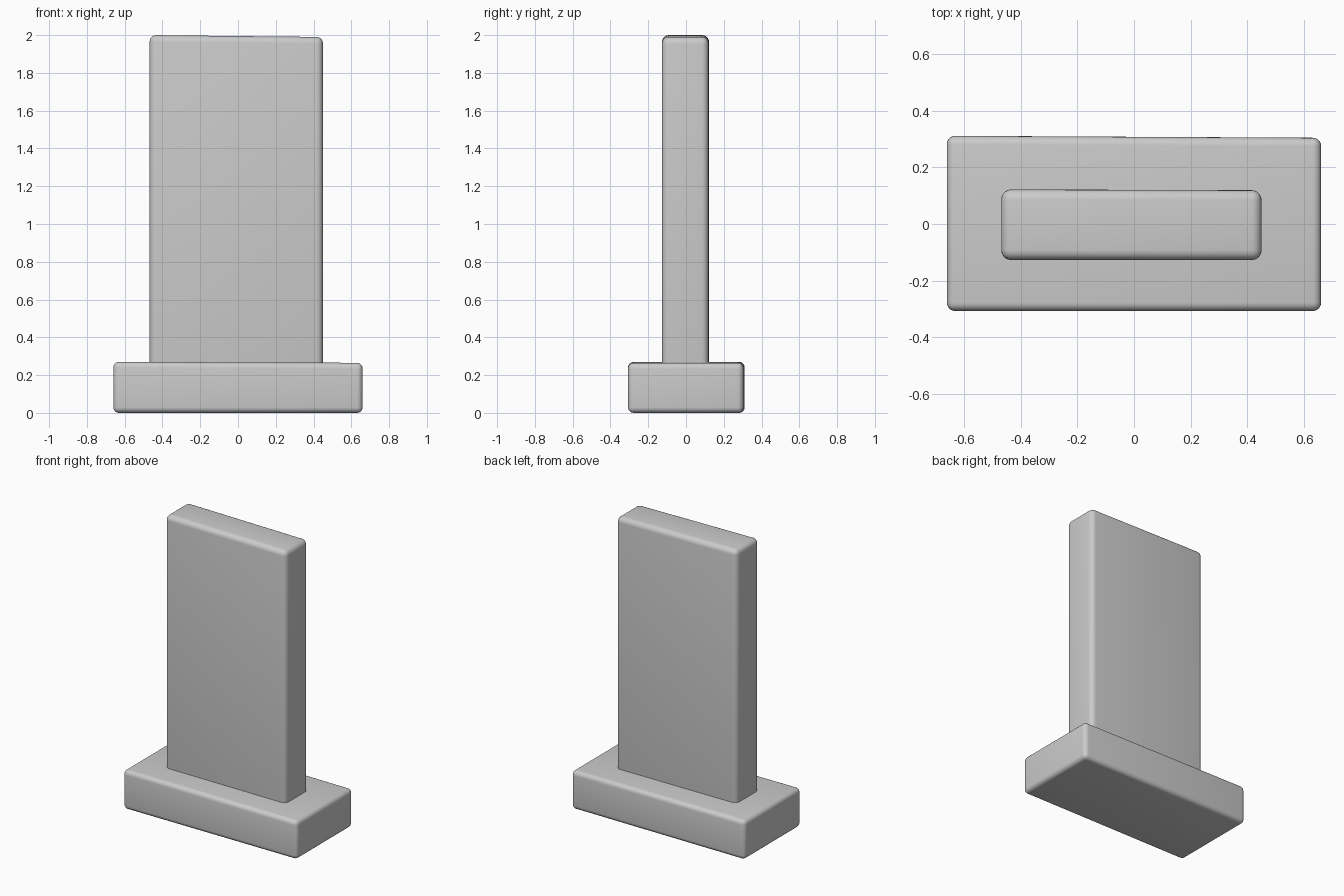
import bpy
import bmesh
import math

cube = bpy.data.objects.get("Cube")
if cube:
    bpy.data.objects.remove(cube, do_unlink=True)

# One plain grey for the whole model
grey = bpy.data.materials.new("stone_grey")
grey.use_nodes = True
colour = (0.6, 0.6, 0.6, 1)
grey.diffuse_color = colour
grey.node_tree.nodes["Principled BSDF"].inputs["Base Color"].default_value = colour


def rounded_block(name, low, high, radius, drop, skew):
    """Box with rounded edges, top dipping and back narrowing towards +x."""
    bm = bmesh.new()
    bmesh.ops.create_cube(bm, size=1)
    for v in bm.verts:
        right, back, top = (c > 0 for c in v.co)
        v.co = [high[i] if v.co[i] > 0 else low[i] for i in range(3)]
        if right and top:
            v.co.z -= drop
        if right and back:
            v.co.y -= skew
    mesh = bpy.data.meshes.new(name)
    bm.to_mesh(mesh)
    bm.free()
    mesh.materials.append(grey)
    obj = bpy.data.objects.new(name, mesh)
    bpy.context.collection.objects.link(obj)
    bevel = obj.modifiers.new("rounded_edges", "BEVEL")
    bevel.width = radius
    bevel.segments = 5
    bpy.ops.object.select_all(action="DESELECT")
    obj.select_set(True)
    bpy.context.view_layer.objects.active = obj
    bpy.ops.object.modifier_apply(modifier=bevel.name)
    bpy.ops.object.shade_smooth_by_angle(angle=math.radians(30))
    return obj


# Low plinth
rounded_block("base", (-0.66, -0.307, 0), (0.66, 0.311, 0.27), 0.03, 0.005, 0.007)

# Upright slab, its foot sunk into the plinth
rounded_block("upright_slab", (-0.468, -0.127, 0.12), (0.45, 0.122, 2.0), 0.035, 0.01, 0.003)
